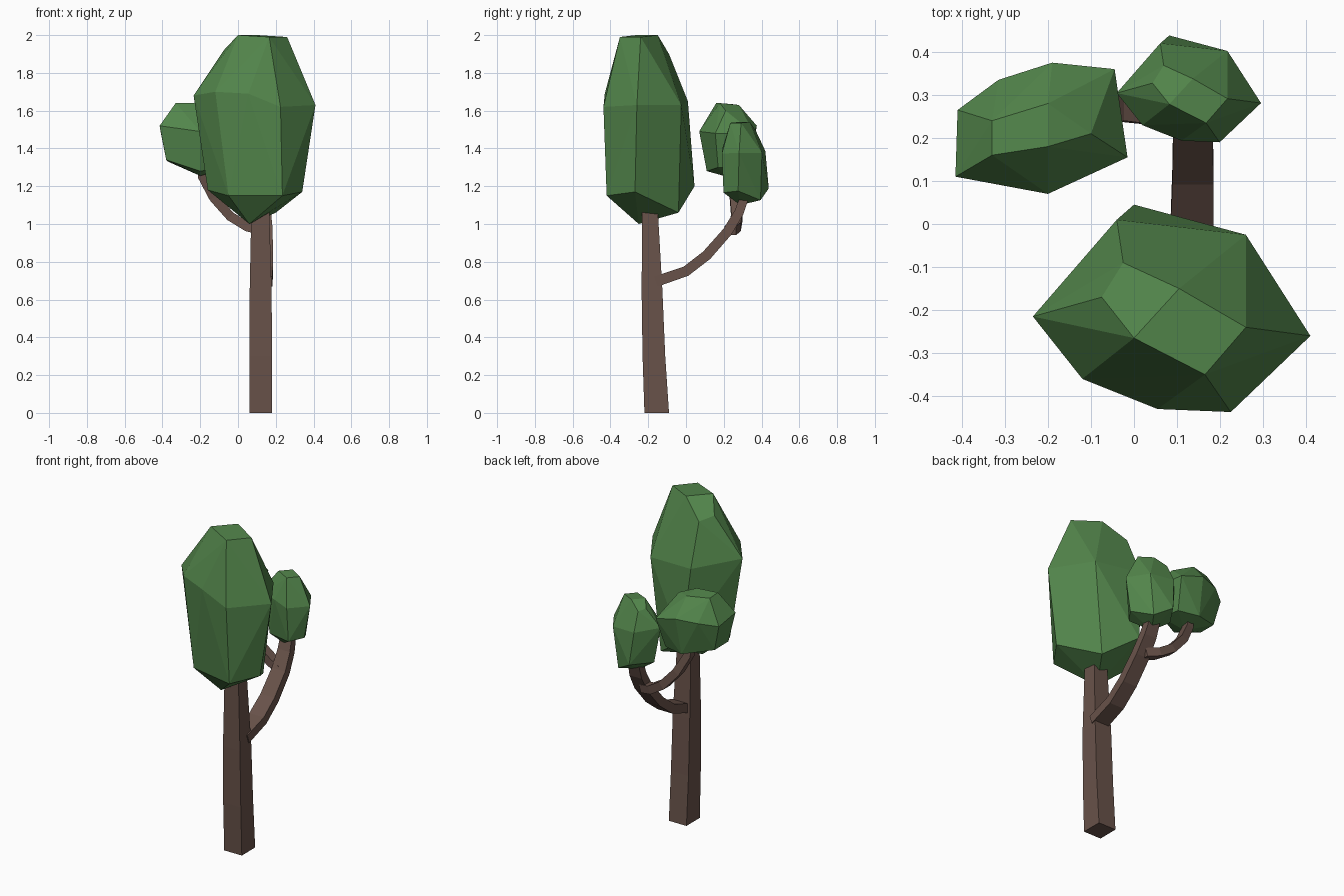
import bpy, bmesh
from mathutils import Vector


def material(name, rgb):
    m = bpy.data.materials.new(name)
    m.diffuse_color = (*rgb, 1)
    return m


GREEN = material("leaf_green", (0.085, 0.235, 0.07))
BROWN = material("bark_brown", (0.14, 0.085, 0.068))


def finish(name, bm, mat):
    bmesh.ops.recalc_face_normals(bm, faces=bm.faces)
    mesh = bpy.data.meshes.new(name)
    bm.to_mesh(mesh)
    bm.free()
    mesh.materials.append(mat)
    obj = bpy.data.objects.new(name, mesh)
    bpy.context.collection.objects.link(obj)
    return obj


def limb(name, path, side, tangent=None):
    """Four-sided tapering limb; path rows are x, y, z, half width, half depth."""
    bm = bmesh.new()
    pts = [Vector(p[:3]) for p in path]
    side = Vector(side)
    rings = []
    for i, p in enumerate(path):
        t = Vector(tangent) if tangent else pts[min(i + 1, len(pts) - 1)] - pts[max(i - 1, 0)]
        up = t.cross(side).normalized()
        rings.append([bm.verts.new(pts[i] + side * p[3] * a + up * p[4] * b)
                      for a, b in ((-1, -1), (1, -1), (1, 1), (-1, 1))])
    for r, s in zip(rings, rings[1:]):
        for k in range(4):
            n = (k + 1) % 4
            bm.faces.new((r[k], r[n], s[n], s[k]))
    bm.faces.new(rings[0])
    bm.faces.new(rings[-1])
    return finish(name, bm, BROWN)


def crown(name, points, scale=(1, 1, 1), shift=(0, 0, 0)):
    """Faceted leaf mass: the hull of a few irregular rings."""
    bm = bmesh.new()
    for p in points:
        bm.verts.new([c * s + d for c, s, d in zip(p, scale, shift)])
    bmesh.ops.convex_hull(bm, input=bm.verts)
    bmesh.ops.dissolve_limit(bm, angle_limit=0.09, verts=bm.verts, edges=bm.edges)
    return finish(name, bm, GREEN)


# Trunk and branches
limb("trunk", [(0.12, -0.155, 0, 0.06, 0.065), (0.12, -0.17, 0.3, 0.06, 0.06),
               (0.12, -0.18, 0.65, 0.058, 0.055), (0.118, -0.19, 1.05, 0.048, 0.042),
               (0.118, -0.19, 1.15, 0.045, 0.04)], (1, 0, 0), (0, 0, 1))
limb("main_branch", [(0.13, -0.16, 0.695, 0.052, 0.028), (0.135, 0.0, 0.75, 0.05, 0.027),
                     (0.137, 0.11, 0.835, 0.048, 0.027), (0.137, 0.22, 0.96, 0.046, 0.026),
                     (0.132, 0.28, 1.06, 0.042, 0.025), (0.125, 0.32, 1.17, 0.036, 0.022)],
     (1, 0, 0))
limb("side_branch", [(0.13, 0.235, 0.965, 0.03, 0.025), (0.05, 0.26, 0.985, 0.03, 0.025),
                     (-0.04, 0.27, 1.04, 0.03, 0.025), (-0.13, 0.26, 1.14, 0.028, 0.024),
                     (-0.19, 0.24, 1.25, 0.025, 0.022), (-0.2, 0.23, 1.32, 0.024, 0.02)],
     (0, 1, 0))

# Tall crown, reused at about half size for the small one
tall = [(0, -0.265, 2.0), (0.165, -0.35, 1.99), (0.26, -0.24, 1.99), (0.105, -0.15, 2.0),
        (-0.075, -0.17, 1.92), (-0.025, -0.09, 1.9),
        (-0.235, -0.215, 1.68), (-0.12, -0.36, 1.7), (0.055, -0.43, 1.69), (0.225, -0.437, 1.62),
        (0.41, -0.26, 1.63), (0.26, -0.025, 1.63), (-0.04, 0.01, 1.65),
        (-0.16, -0.2, 1.18), (-0.05, -0.36, 1.15), (0.235, -0.42, 1.15), (0.34, -0.27, 1.17),
        (0.2, -0.04, 1.06), (0, 0.045, 1.2), (0.06, -0.25, 1.0)]
crown("main_crown", tall)
crown("small_crown", tall, (0.52, 0.515, 0.44), (0.082, 0.415, 0.66))

# Wide crown on the side branch
wide = [(-0.33, 0.16, 1.64), (-0.33, 0.24, 1.635), (-0.2, 0.28, 1.63), (-0.1, 0.21, 1.6),
        (-0.2, 0.18, 1.64),
        (-0.415, 0.11, 1.52), (-0.41, 0.265, 1.49), (-0.315, 0.335, 1.51), (-0.19, 0.375, 1.52),
        (-0.045, 0.36, 1.48), (-0.015, 0.155, 1.48), (-0.2, 0.07, 1.49),
        (-0.38, 0.13, 1.34), (-0.37, 0.25, 1.33), (-0.2, 0.33, 1.29), (-0.07, 0.3, 1.29),
        (-0.06, 0.17, 1.3), (-0.2, 0.11, 1.28), (-0.2, 0.2, 1.255)]
crown("side_crown", wide)
